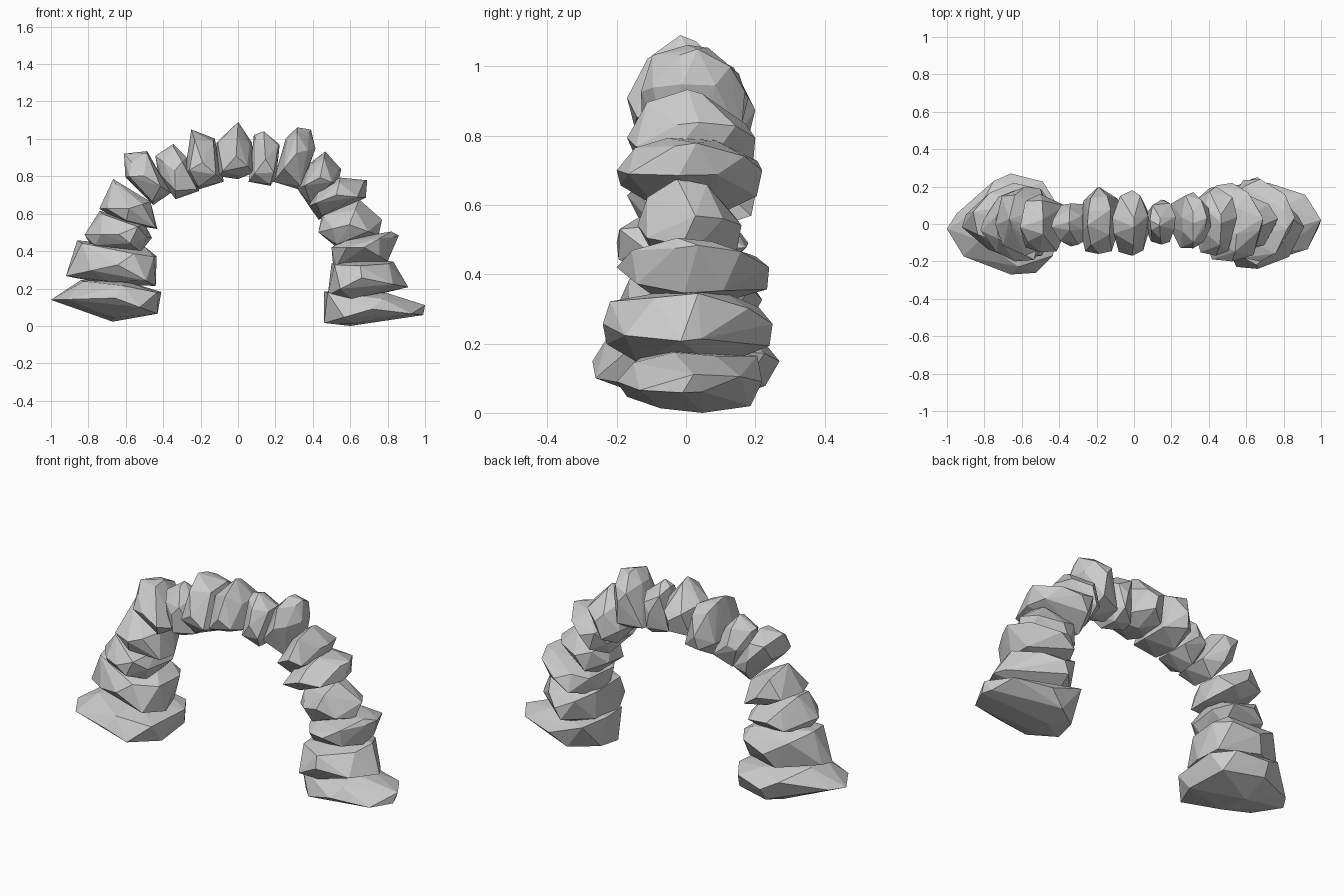
import bpy, bmesh, random
from mathutils import Vector

if "Cube" in bpy.data.objects:
    bpy.data.objects.remove(bpy.data.objects["Cube"])

random.seed(5)
HUB = Vector((0, 0, 0.35))      # the stones fan out around this point


def stone(name, y0, y1, *outline):
    """Faceted boulder: a rough front silhouette, tapered in depth and towards its outer tip."""
    pts = [Vector((x, 0, z)) for x, z in outline]
    mid = sum(pts, Vector()) / len(pts)
    yc, half = (y0 + y1) / 2, (y1 - y0) / 2
    out = mid - HUB
    out = Vector((1 if mid.x > 0 else -1, 0, 0)) if mid.z < 0.45 else out.normalized()
    across = Vector((-out.z, 0, out.x))
    # fatten slightly across the arch so that neighbours bed into each other
    pts = [p + across * (p - mid).dot(across) * 0.06 for p in pts]
    for p in pts:
        p.z = max(p.z, 0)
    tip = max((p - mid).dot(out) for p in pts)
    bm = bmesh.new()

    def add(p, scale, dy):
        q = mid + (p - mid) * scale
        bm.verts.new((q.x, yc + dy, q.z))

    # widest ring, wobbling in depth, with a slightly smaller partner point
    for i, p in enumerate(pts):
        side = 1 if i % 2 else -1
        outward = max(0, (p - mid).dot(out) / tip)
        w = half * (1 - 0.6 * outward ** 2)
        add(p, 1, side * w * random.uniform(0.1, 0.4))
        add(p, random.uniform(0.82, 0.94), -side * w * random.uniform(0.35, 0.65))
    # small front and back facets, leaning back at the outer tip
    for side in (-1, 1):
        add(mid, 0, side * half)
        for i in range(0, len(pts), 2):
            p = pts[(i + (side > 0)) % len(pts)]
            outward = max(0, (p - mid).dot(out) / tip)
            add(p, random.uniform(0.5, 0.8), side * half * (random.uniform(0.82, 0.98) - 0.2 * outward))
    res = bmesh.ops.convex_hull(bm, input=bm.verts)
    junk = {g for g in res["geom_interior"] + res["geom_unused"]
            if isinstance(g, bmesh.types.BMVert)}
    bmesh.ops.delete(bm, geom=list(junk), context='VERTS')
    bmesh.ops.recalc_face_normals(bm, faces=bm.faces)
    mesh = bpy.data.meshes.new(name)
    bm.to_mesh(mesh)
    bm.free()
    bpy.context.collection.objects.link(bpy.data.objects.new(name, mesh))


# left pier, bottom to top
stone("left_foot_stone", -.27, .27, (-.43, .07), (-.41, .18), (-.6, .235), (-.84, .24), (-1, .14), (-.67, .03))
stone("left_pier_stone_1", -.19, .22, (-.92, .27), (-.86, .45), (-.5, .42), (-.435, .37), (-.44, .22), (-.7, .23))
stone("left_pier_stone_2", -.2, .18, (-.82, .49), (-.74, .61), (-.5, .54), (-.46, .47), (-.52, .4), (-.78, .43))
stone("left_pier_stone_3", -.17, .2, (-.74, .63), (-.67, .78), (-.47, .66), (-.43, .52), (-.6, .55))

# arch crown, left to right
stone("crown_stone_1", -.15, .16, (-.61, .92), (-.49, .93), (-.36, .71), (-.45, .65), (-.6, .8))
stone("crown_stone_2", -.12, .11, (-.44, .91), (-.35, .97), (-.28, .9), (-.21, .72), (-.33, .68), (-.42, .8))
stone("crown_stone_3", -.16, .2, (-.25, 1.05), (-.13, 1.0), (-.08, .77), (-.21, .73), (-.28, .82))
stone("keystone", -.17, .18, (0, 1.09), (.07, .98), (.08, .82), (0, .785), (-.1, .8), (-.11, .98))
stone("crown_stone_4", -.11, .13, (.14, 1.04), (.22, .97), (.2, .8), (.17, .75), (.06, .77), (.09, 1.02))
stone("crown_stone_5", -.13, .17, (.32, 1.06), (.39, 1.05), (.41, .95), (.33, .73), (.19, .77), (.26, 1.0))
stone("crown_stone_6", -.17, .2, (.47, .93), (.55, .84), (.53, .76), (.38, .64), (.32, .73), (.38, .86))

# right pier, top to bottom
stone("right_pier_stone_1", -.2, .22, (.38, .64), (.42, .73), (.55, .79), (.69, .78), (.68, .69), (.43, .57))
stone("right_pier_stone_2", -.14, .16, (.43, .5), (.45, .59), (.65, .67), (.77, .57), (.75, .49), (.52, .43))
stone("right_pier_stone_3", -.2, .24, (.5, .42), (.56, .46), (.82, .5), (.86, .48), (.8, .35), (.51, .31))
stone("right_pier_stone_4", -.24, .25, (.48, .17), (.5, .33), (.65, .35), (.83, .34), (.91, .21), (.6, .14))
stone("right_foot_stone", -.2, .22, (.46, .02), (.46, .18), (.8, .17), (1, .11), (.99, .06), (.6, 0))
